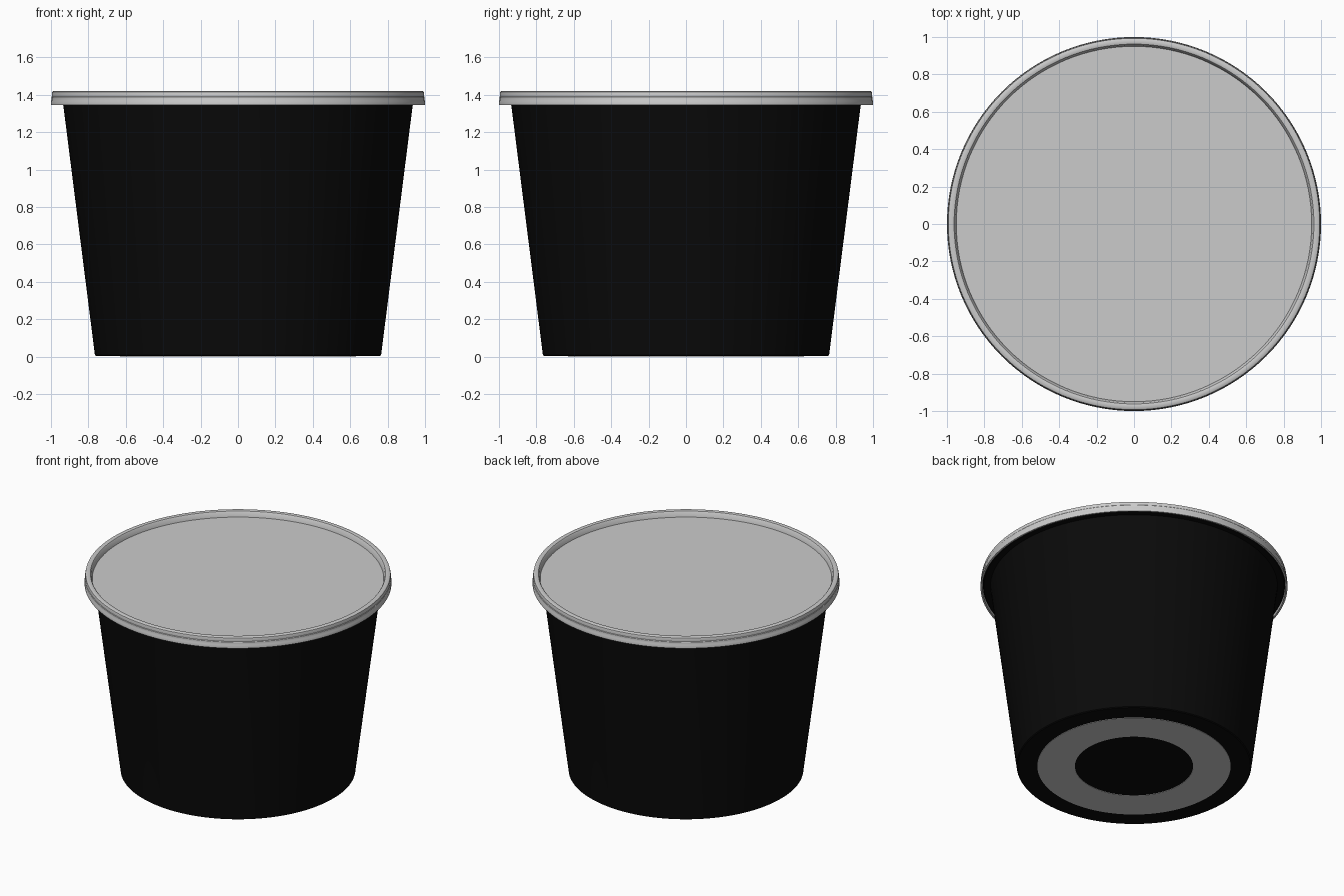
import bpy, bmesh, math

if "Cube" in bpy.data.objects:
    bpy.data.objects.remove(bpy.data.objects["Cube"])

SEG = 128


def lathe(name, profile, mat=None, closed=False):
    """Revolve (radius, z) points around z; radius 0 becomes a pole."""
    bm = bmesh.new()
    rings = []
    for r, z in profile:
        if r == 0:
            rings.append([bm.verts.new((0, 0, z))])
        else:
            rings.append([bm.verts.new((r * math.cos(2 * math.pi * i / SEG),
                                        r * math.sin(2 * math.pi * i / SEG), z))
                          for i in range(SEG)])
    pairs = list(zip(rings, rings[1:]))
    if closed:
        pairs.append((rings[-1], rings[0]))
    for a, b in pairs:
        for i in range(SEG):
            j = (i + 1) % SEG
            if len(a) == 1:
                bm.faces.new((a[0], b[j], b[i]))
            elif len(b) == 1:
                bm.faces.new((a[i], a[j], b[0]))
            else:
                bm.faces.new((a[i], a[j], b[j], b[i]))
    bmesh.ops.recalc_face_normals(bm, faces=bm.faces)
    me = bpy.data.meshes.new(name)
    bm.to_mesh(me)
    bm.free()
    ob = bpy.data.objects.new(name, me)
    bpy.context.collection.objects.link(ob)
    if mat:
        me.materials.append(mat)
    bpy.ops.object.select_all(action='DESELECT')
    ob.select_set(True)
    bpy.context.view_layer.objects.active = ob
    bpy.ops.object.shade_smooth_by_angle(angle=math.radians(30))
    return ob


black = bpy.data.materials.new("black_plastic")
black.diffuse_color = (0.003, 0.003, 0.003, 1)
black.use_nodes = True
black.node_tree.nodes["Principled BSDF"].inputs["Base Color"].default_value = black.diffuse_color

# Tapered tub: outer base and wall, rolled rim under the lid, inner wall and floor
lathe("tub", [(0, 0.003), (0.758, 0.003), (0.765, 0.008), (0.933, 1.335),
              (0.936, 1.352), (0.978, 1.352), (0.984, 1.36), (0.984, 1.388),
              (0.975, 1.398), (0.965, 1.398), (0.962, 1.375), (0.922, 1.37),
              (0.915, 1.335), (0.748, 0.022), (0, 0.022)], black)

# Flat grey ring on the underside
lathe("base_ring", [(0.385, 0), (0.63, 0), (0.63, 0.004), (0.385, 0.004)], closed=True)

# Lid: recessed panel, raised lip, stepped skirt and thin underside
lathe("lid", [(0, 1.38), (0.95, 1.38), (0.957, 1.412), (0.962, 1.418), (0.97, 1.42),
              (0.986, 1.42), (0.993, 1.416), (0.995, 1.408), (0.995, 1.392),
              (0.998, 1.388), (0.998, 1.37), (1.0, 1.366), (1.0, 1.345),
              (0.988, 1.345), (0.986, 1.4), (0.98, 1.408), (0.97, 1.408),
              (0.964, 1.4), (0.958, 1.37), (0, 1.37)])
